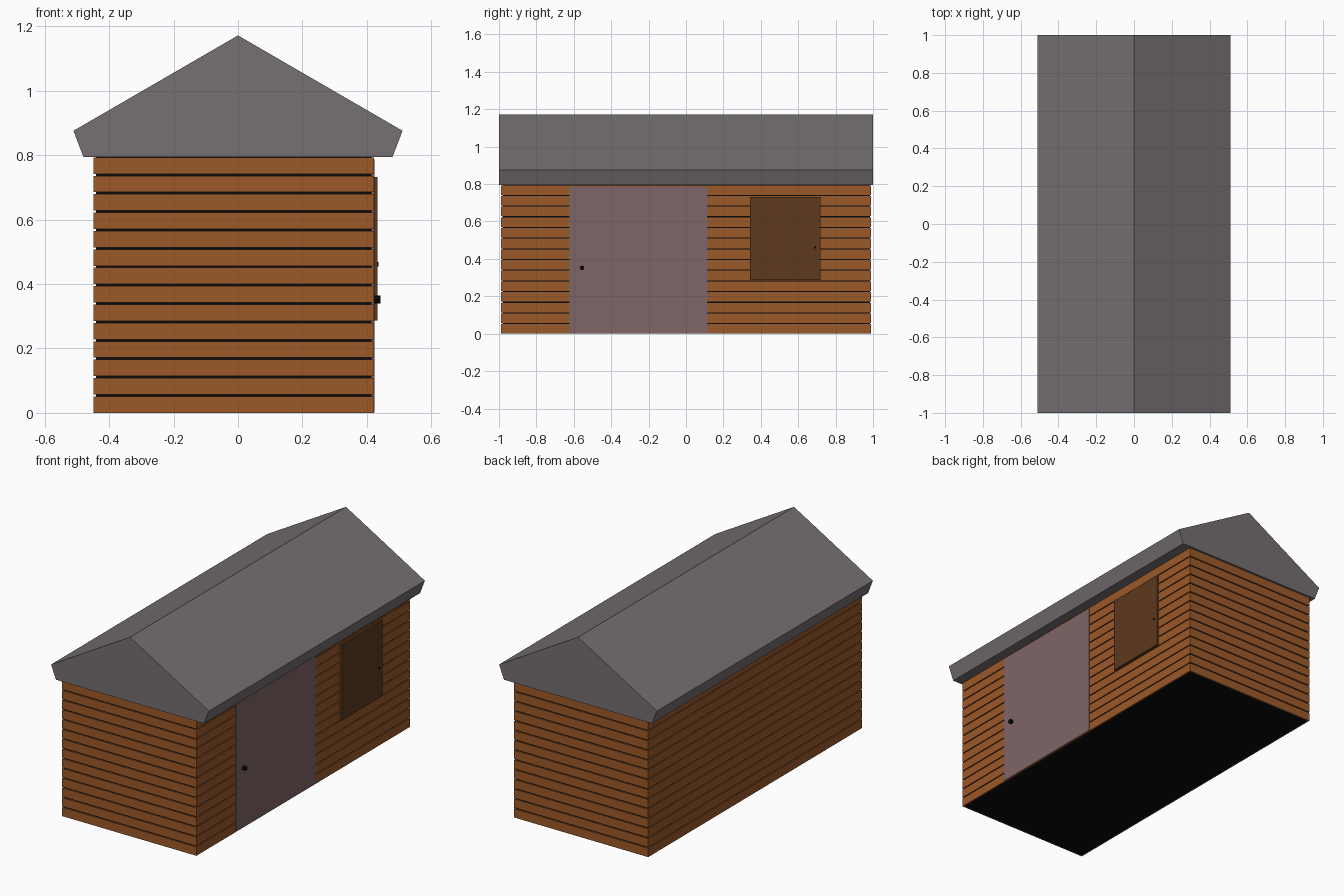
import bpy, bmesh, math

if "Cube" in bpy.data.objects:
    bpy.data.objects.remove(bpy.data.objects["Cube"])


def material(name, rgb):
    m = bpy.data.materials.new(name)
    m.diffuse_color = (*rgb, 1)
    m.use_nodes = True
    m.node_tree.nodes["Principled BSDF"].inputs["Base Color"].default_value = m.diffuse_color
    return m


WOOD = material("wood", (0.33, 0.10, 0.022))
DARK = material("black", (0.003, 0.003, 0.003))
ROOF = material("roof_felt", (0.18, 0.16, 0.165))
DOOR = material("door_paint", (0.21, 0.13, 0.135))
SHUTTER = material("dark_wood", (0.11, 0.04, 0.013))


def finish(name, bm, mat):
    bmesh.ops.recalc_face_normals(bm, faces=bm.faces)
    me = bpy.data.meshes.new(name)
    bm.to_mesh(me)
    bm.free()
    me.materials.append(mat)
    ob = bpy.data.objects.new(name, me)
    bpy.context.collection.objects.link(ob)
    return ob


def box(name, x, y, z, mat):
    bm = bmesh.new()
    bmesh.ops.create_cube(bm, size=1)
    for v in bm.verts:
        for i, (lo, hi) in enumerate((x, y, z)):
            v.co[i] = hi if v.co[i] > 0 else lo
    return finish(name, bm, mat)


def knob(name, x0, x1, y, z, r):
    bpy.ops.mesh.primitive_cylinder_add(
        vertices=8, radius=r, depth=x1 - x0,
        location=((x0 + x1) / 2, y, z), rotation=(0, math.pi / 2, 0))
    ob = bpy.context.object
    ob.name = name
    ob.data.materials.append(DARK)


# Wall extents
X0, X1, Y0, Y1 = -0.448, 0.422, -0.988, 0.99
INSET, COURSES, PITCH, GAP = 0.007, 14, 0.0571, 0.006


def rectangle(d):
    return [(X0 + d, Y0 + d), (X1 - d, Y0 + d), (X1 - d, Y1 - d), (X0 + d, Y1 - d)]


# Dark core showing in the grooves and underneath
box("inner_core", (X0 + INSET, X1 - INSET), (Y0 + INSET, Y1 - INSET), (0.001, 0.799), DARK)

# Cladding: one ring of boards per course
bm = bmesh.new()
for k in range(COURSES):
    z0, z1 = k * PITCH, (k + 1) * PITCH - GAP
    rings = [[bm.verts.new((x, y, z)) for x, y in rectangle(d)]
             for d, z in ((INSET, z0), (0, z0), (0, z1), (INSET, z1))]
    for a, b in zip(rings, rings[1:]):
        for i in range(4):
            j = (i + 1) % 4
            bm.faces.new((a[i], a[j], b[j], b[i]))
finish("wall_cladding", bm, WOOD)

# Gabled roof with slanted eaves
bm = bmesh.new()
profile = [(-0.48, 0.795), (-0.511, 0.876), (0, 1.172), (0.511, 0.876), (0.48, 0.795)]
gable = bm.faces.new([bm.verts.new((x, -1, z)) for x, z in profile])
ext = bmesh.ops.extrude_face_region(bm, geom=[gable], use_keep_orig=True)
bmesh.ops.translate(bm, vec=(0, 2, 0),
                    verts=[g for g in ext["geom"] if isinstance(g, bmesh.types.BMVert)])
finish("roof", bm, ROOF)

# Door and window shutter on the right side, with knobs
box("door", (0.405, 0.4245), (-0.625, 0.115), (0.003, 0.787), DOOR)
knob("door_knob", 0.42, 0.442, -0.556, 0.352, 0.0125)
box("window_shutter", (0.41, 0.433), (0.342, 0.718), (0.287, 0.732), SHUTTER)
knob("shutter_knob", 0.43, 0.437, 0.69, 0.462, 0.007)
